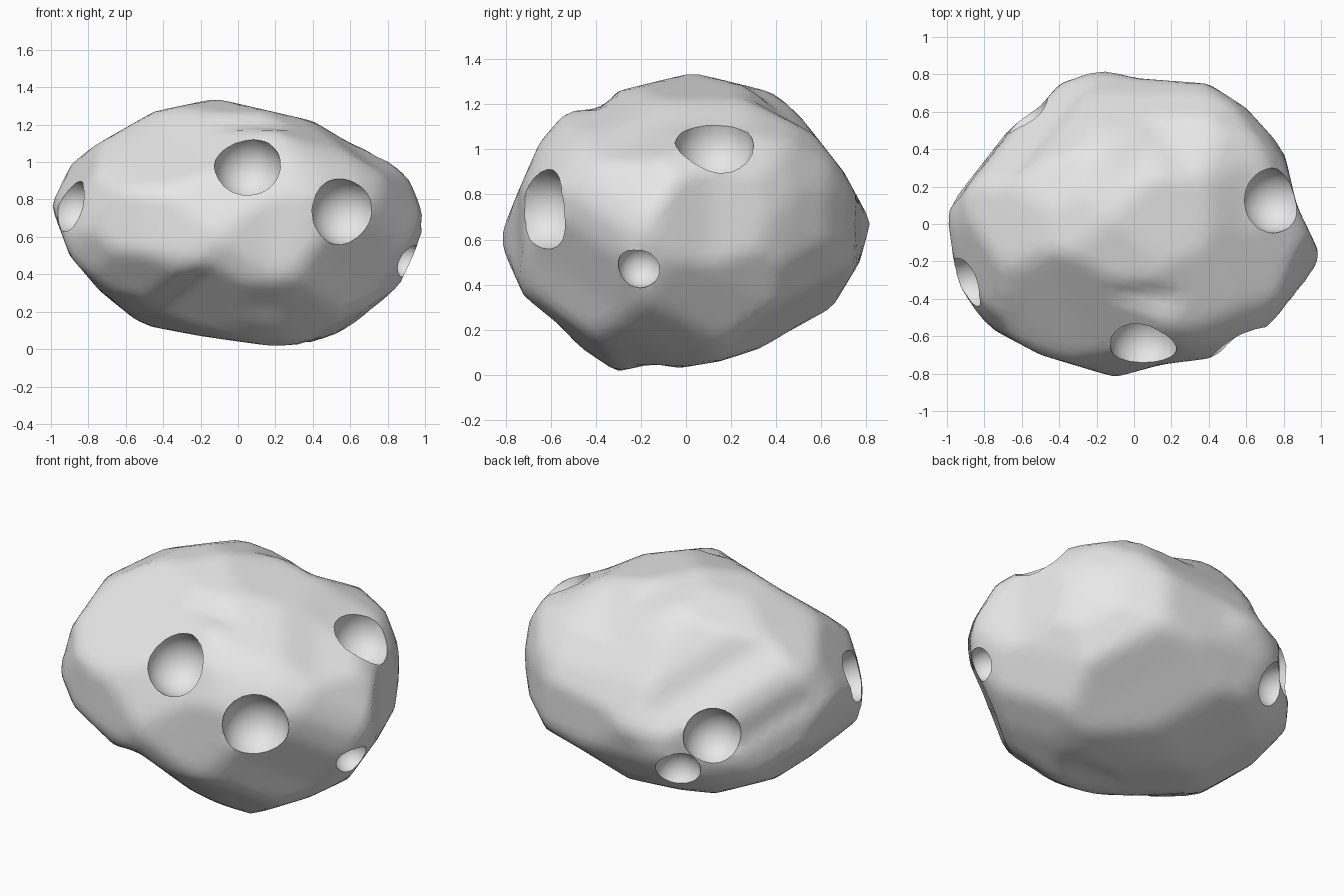
import bpy
import bmesh
import math
from mathutils import Vector

SIZE = Vector((1.0, 0.82, 0.67))      # half sizes of the basic ellipsoid
CENTRE = Vector((0, 0, 0.67))

# Outlines of the rock, around its centre, in three main and three slanted planes
FRONT = [(-1, .1), (-.87, .36), (-.45, .6), (-.12, .67), (.4, .55), (.6, .43),
         (.8, .35), (.95, .2), (1, 0), (.9, -.27), (.77, -.47), (.55, -.58),
         (.28, -.67), (-.2, -.6), (-.52, -.54), (-.73, -.37), (-.9, -.17)]
SIDE = [(-.83, -.07), (-.75, .13), (-.65, .36), (-.53, .5), (-.38, .51),
        (-.3, .59), (.03, .67), (.4, .58), (.52, .46), (.7, .23), (.82, .01),
        (.77, -.17), (.65, -.37), (.53, -.48), (.37, -.54), (.15, -.61),
        (-.03, -.64), (-.15, -.62), (-.36, -.67), (-.56, -.45), (-.72, -.32)]
TOP = [(-1, .05), (-.85, .32), (-.66, .52), (-.5, .63), (-.4, .75), (-.17, .83),
       (0, .78), (.4, .75), (.6, .62), (.8, .4), (.87, .1), (1, -.17),
       (.87, -.4), (.7, -.56), (.4, -.72), (.15, -.75), (-.1, -.82),
       (-.5, -.7), (-.82, -.53), (-.95, -.3)]
SLANT_FRONT = [(-.97, .01), (-.9, .25), (-.71, .52), (-.4, .67), (.01, .72),
               (.17, .68), (.39, .53), (.66, .46), (.8, .33), (.88, .12),
               (.87, -.06), (.85, -.2), (.76, -.36), (.6, -.58), (.39, -.68),
               (.03, -.79), (-.12, -.71), (-.26, -.64), (-.55, -.43),
               (-.67, -.4), (-.89, -.19)]
SLANT_BACK = [(-.88, .08), (-.85, .28), (-.78, .39), (-.67, .5), (-.43, .56),
              (-.23, .64), (.16, .68), (.24, .62), (.51, .45), (.76, .31),
              (.88, .23), (.93, .07), (.96, -.07), (.95, -.25), (.79, -.37),
              (.61, -.51), (.48, -.58), (.16, -.66), (-.03, -.64),
              (-.31, -.58), (-.57, -.42), (-.76, -.31), (-.85, -.13)]
SLANT_BELOW = [(-.91, .15), (-.88, .26), (-.76, .46), (-.64, .52), (-.37, .66),
               (-.02, .71), (.18, .62), (.37, .61), (.49, .54), (.61, .4),
               (.67, .27), (.8, .14), (.83, .05), (.82, -.09), (.84, -.15),
               (.83, -.3), (.65, -.49), (.37, -.65), (.02, -.67), (-.24, -.67),
               (-.45, -.6), (-.69, -.43), (-.77, -.23), (-.89, .02)]

# Craters: middle of the rim and rim radius
CRATERS = [((.05, -.61, .95), .175), ((.55, -.62, .73), .18),
           ((.87, -.2, .49), .095), ((.72, .12, 1.0), .17),
           ((-.87, -.3, .76), .14), ((-.58, .57, .66), .16),
           ((-.42, .67, .45), .125)]


class Outline:
    """A closed outline lying across one direction."""

    def __init__(self, turn, lift, points):
        a, e = math.radians(turn), math.radians(lift)
        facing = Vector((math.sin(a) * math.cos(e),
                         -math.cos(a) * math.cos(e), math.sin(e)))
        self.right = Vector((math.cos(a), math.sin(a), 0))
        self.up = facing.cross(self.right)
        # Normal of the matching great circle on the unit sphere
        self.normal = Vector(f / s for f, s in zip(facing, SIZE)).normalized()
        ring = sorted((Vector(p) for p in points),
                      key=lambda p: math.atan2(p.y, p.x))
        self.edges = list(zip(ring, ring[1:] + ring[:1]))

    def limit(self, point):
        """How far the point can be scaled before it meets the outline."""
        q = Vector((point.dot(self.right), point.dot(self.up)))
        for p0, p1 in self.edges:
            if p0.cross(q) >= 0 and q.cross(p1) >= 0:
                across = q.cross(p1 - p0)
                if across > 1e-6:
                    return p0.cross(p1) / across
        return 1e6


OUTLINES = [Outline(0, 0, FRONT), Outline(90, 0, SIDE), Outline(0, 90, TOP),
            Outline(35, 25, SLANT_FRONT), Outline(215, 25, SLANT_BACK),
            Outline(142, -28, SLANT_BELOW)]
KNOB = Vector((.28, -.36 / SIZE.y, -1)).normalized()


def scaled(d):
    return Vector(s * c for s, c in zip(SIZE, d))


def surface(d):
    """Rock surface along a unit direction: blended outlines, kept inside them."""
    total = weight = 10.0
    for outline in OUTLINES:
        off = d.dot(outline.normal)
        flat = d - outline.normal * off
        if flat.length > 0.01:
            w = (off * off + 0.02) ** -1.5
            total += w * outline.limit(scaled(flat.normalized()))
            weight += w
    f = 1.025 * total / weight
    f += 0.15 * math.exp((d.dot(KNOB) - 1) / 0.015)    # pointed knob below
    point = scaled(d) * f
    return point * min(1.0, *(o.limit(point) for o in OUTLINES))


def new_object(name, bm):
    mesh = bpy.data.meshes.new(name)
    bm.to_mesh(mesh)
    bm.free()
    mesh.materials.append(stone)
    obj = bpy.data.objects.new(name, mesh)
    bpy.context.collection.objects.link(obj)
    return obj


cube = bpy.data.objects.get("Cube")
if cube:
    bpy.data.objects.remove(cube, do_unlink=True)

stone = bpy.data.materials.new("pale_grey_stone")
stone.use_nodes = True
colour = (0.8, 0.8, 0.8, 1)
stone.diffuse_color = colour
shader = next(n for n in stone.node_tree.nodes if n.type == 'BSDF_PRINCIPLED')
shader.inputs["Base Color"].default_value = colour
shader.inputs["Roughness"].default_value = 0.9

# Rock body
bm = bmesh.new()
bmesh.ops.create_icosphere(bm, subdivisions=5, radius=1)
for v in bm.verts:
    v.co = surface(v.co.normalized()) + CENTRE
bmesh.ops.smooth_vert(bm, verts=bm.verts, factor=0.2,
                      use_axis_x=True, use_axis_y=True, use_axis_z=True)
rock = new_object("asteroid_body", bm)

# Crater bowls cut from the body
cutters = []
for i, (spot, radius) in enumerate(CRATERS):
    spot = Vector(spot)
    outward = Vector(c / s ** 2 for c, s in zip(spot - CENTRE, SIZE)).normalized()
    bm = bmesh.new()
    bmesh.ops.create_icosphere(bm, subdivisions=3, radius=radius * 1.03)
    bmesh.ops.translate(bm, verts=bm.verts, vec=spot + outward * radius * 0.2)
    cutter = new_object(f"crater_cutter_{i + 1}", bm)
    cutter.hide_render = True
    cutters.append(cutter)
    cut = rock.modifiers.new(f"crater_{i + 1}", 'BOOLEAN')
    cut.operation = 'DIFFERENCE'
    cut.solver = 'EXACT'
    cut.object = cutter

# Apply the cuts, drop the cutters, and shade smoothly with crisp rims
bpy.ops.object.select_all(action='DESELECT')
rock.select_set(True)
bpy.context.view_layer.objects.active = rock
for modifier in list(rock.modifiers):
    bpy.ops.object.modifier_apply(modifier=modifier.name)
for cutter in cutters:
    bpy.data.objects.remove(cutter, do_unlink=True)
bpy.ops.object.shade_smooth_by_angle(angle=math.radians(50))
